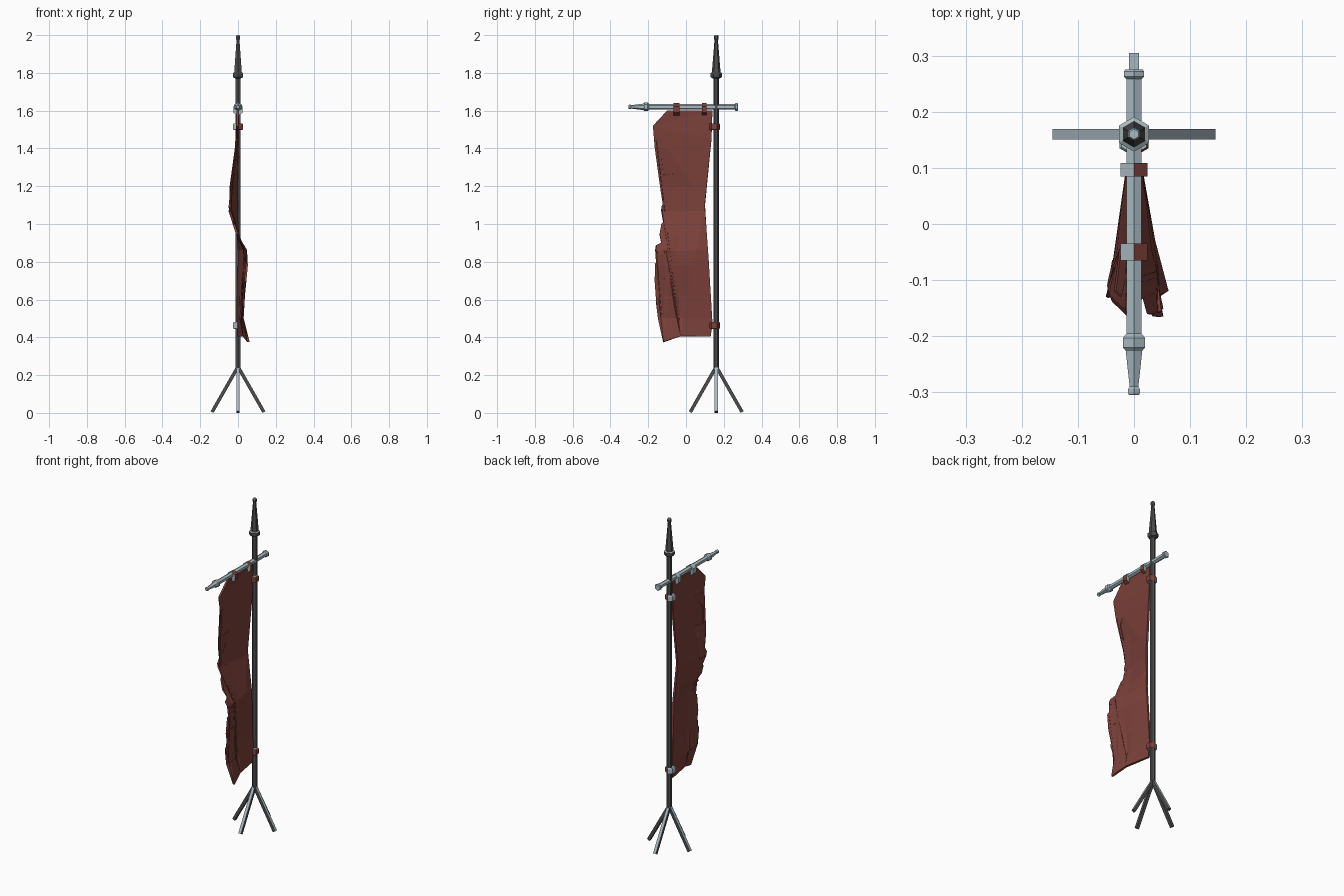
import bpy, bmesh, math
from mathutils import Vector, Matrix

if "Cube" in bpy.data.objects:
    bpy.data.objects.remove(bpy.data.objects["Cube"])


def material(name, rgb):
    m = bpy.data.materials.new(name)
    m.diffuse_color = (*rgb, 1)
    m.use_nodes = True
    m.node_tree.nodes["Principled BSDF"].inputs["Base Color"].default_value = m.diffuse_color
    return m


DARK = material("dark iron", (0.075, 0.075, 0.075))
LIGHT = material("pale steel", (0.40, 0.50, 0.54))
RED = material("worn red cloth", (0.20, 0.052, 0.042))
PY = 0.16      # pole position in y
BAR_Z = 1.62   # crossbar height


def finish(name, bm, mats, rule=None, solid=True):
    """Turn a bmesh into an object; rule(face normal) picks the material."""
    if solid:
        bmesh.ops.recalc_face_normals(bm, faces=bm.faces)
    bm.normal_update()
    if rule:
        for f in bm.faces:
            f.material_index = rule(f.normal)
    me = bpy.data.meshes.new(name)
    bm.to_mesh(me)
    bm.free()
    for m in mats:
        me.materials.append(m)
    ob = bpy.data.objects.new(name, me)
    bpy.context.collection.objects.link(ob)
    return ob


def turned(name, profile, matrix, mats, rule=None, sides=6):
    """Faceted turned part from (radius, height) pairs, a vertex towards local y."""
    bm = bmesh.new()
    rings = []
    for r, h in profile:
        angles = [math.pi / 2 + math.tau * i / sides for i in range(sides)]
        rings.append([bm.verts.new(matrix @ Vector((r * math.cos(a), r * math.sin(a), h)))
                      for a in angles])
    for lo, hi in zip(rings, rings[1:]):
        for i in range(sides):
            j = (i + 1) % sides
            bm.faces.new((lo[i], lo[j], hi[j], hi[i]))
    bm.faces.new(rings[0])
    bm.faces.new(rings[-1])
    return finish(name, bm, mats, rule)


def top_light(n):
    return 1 if n.z > 0.4 else 0


def side_red(n):
    return 1 if n.x > 0.4 else 0


# Pole with collar, spike and cap
turned("pole", [(0.015, 0.235), (0.015, 1.77), (0.028, 1.775), (0.031, 1.785), (0.031, 1.798),
                (0.023, 1.803), (0.009, 1.975), (0.012, 1.98), (0.012, 1.995), (0.009, 2.0)],
       Matrix.Translation((0, PY, 0)), [DARK, LIGHT], top_light)

# Crossbar: local height runs towards -y
along = Matrix.Translation((0, 0, BAR_Z)) @ Matrix.Rotation(math.pi / 2, 4, 'X')
turned("crossbar", [(0.018, -0.275), (0.021, -0.272), (0.021, -0.263), (0.015, -0.258),
                    (0.015, 0.195), (0.023, 0.203), (0.023, 0.22), (0.017, 0.226),
                    (0.009, 0.29), (0.012, 0.294), (0.012, 0.302), (0.010, 0.305)],
       along, [LIGHT])

# Banner rings on the crossbar and on the pole
for i, (y, half) in enumerate(((-0.05, 0.015), (0.097, 0.012))):
    m = Matrix.Translation((0, 0, -0.014)) @ along
    turned(f"crossbar_ring_{i + 1}",
           [(0.028, -y - half), (0.028, -y + half)],
           m @ Matrix.Diagonal((1, 1.2, 1, 1)), [LIGHT, RED], side_red)
for i, z in enumerate((1.515, 0.463)):
    turned(f"pole_ring_{i + 1}",
           [(0.026, z - 0.018), (0.030, z - 0.013), (0.030, z + 0.013), (0.026, z + 0.018)],
           Matrix.Translation((0, PY - 0.01, 0)), [LIGHT, RED], side_red)

# Four splayed legs
for i in range(4):
    a, b = Vector((0, 0, 0.245)), Vector((0.137, 0, 0.0045))
    d = b - a
    bm = bmesh.new()
    bmesh.ops.create_cube(bm, size=1, matrix=(
        Matrix.Translation((0, PY, 0)) @ Matrix.Rotation(i * math.pi / 2, 4, 'Z')
        @ Matrix.Translation((a + b) / 2)
        @ Matrix.Rotation(math.atan2(d.x, d.z), 4, 'Y')
        @ Matrix.Diagonal((0.018, 0.018, d.length, 1))))
    finish(f"leg_{i + 1}", bm, [DARK, LIGHT], top_light)

# Tattered banner: torn edge, then the pole edge going up
outline = [(-0.10, 1.60), (-0.175, 1.52), (-0.155, 1.435), (-0.07, 1.435), (-0.13, 1.355),
           (-0.12, 1.26), (-0.045, 1.27), (-0.13, 1.09), (-0.125, 1.065), (-0.065, 1.065),
           (-0.13, 1.00), (-0.14, 0.945), (-0.065, 0.935), (-0.16, 0.885), (-0.155, 0.84),
           (-0.08, 0.84), (-0.165, 0.79), (-0.165, 0.695), (-0.085, 0.72), (-0.16, 0.595),
           (-0.13, 0.50), (-0.06, 0.50), (-0.11, 0.44), (-0.12, 0.375), (-0.03, 0.405),
           (0.13, 0.405), (0.14, 0.47), (0.12, 0.80), (0.10, 1.10), (0.135, 1.45), (0.14, 1.60)]
# Sideways sway of the free edge by height
sway = [(0.37, 0.055), (0.50, 0.022), (0.62, 0.028), (0.78, 0.042), (0.86, 0.038),
        (0.95, -0.005), (1.07, -0.042), (1.20, -0.036), (1.40, -0.010), (1.61, 0.0)]


def sway_at(z):
    for (z0, s0), (z1, s1) in zip(sway, sway[1:]):
        if z <= z1:
            return s0 + (s1 - s0) * (z - z0) / (z1 - z0)
    return 0.0


bm = bmesh.new()
bm.faces.new([bm.verts.new((0, y, z)) for y, z in outline])
bmesh.ops.triangulate(bm, faces=bm.faces[:])
for z, _ in sway[1:-1]:
    bmesh.ops.bisect_plane(bm, geom=bm.verts[:] + bm.edges[:] + bm.faces[:],
                           plane_co=(0, 0, z), plane_no=(0, 0, 1))
for v in bm.verts:
    v.co.x = sway_at(v.co.z) * max(0, min(1.1, (0.15 - v.co.y) / 0.26))
banner = finish("banner", bm, [RED])
thick = banner.modifiers.new("thickness", 'SOLIDIFY')
thick.thickness = 0.012
thick.offset = 0
